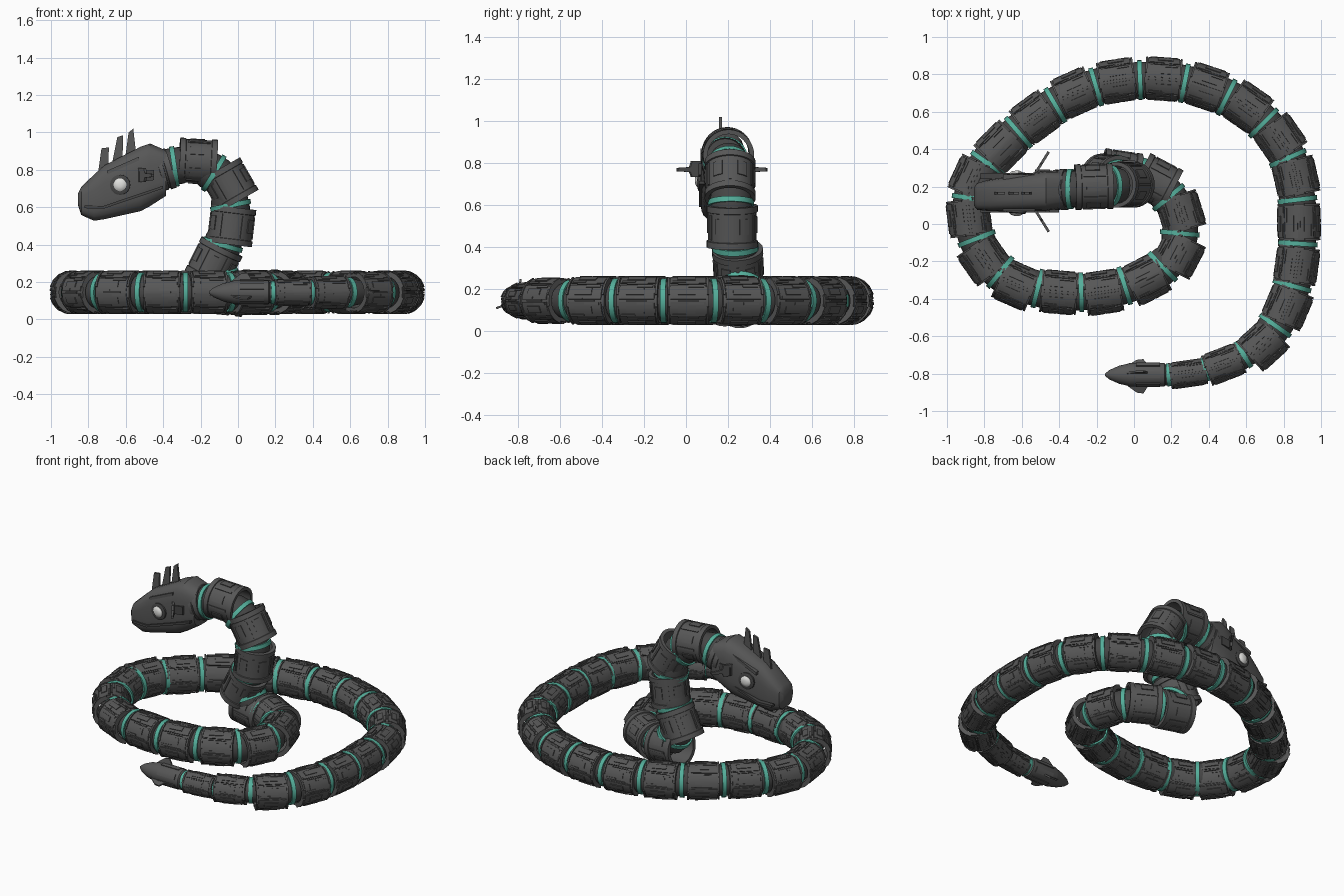
import bpy, bmesh
from math import sin, cos, pi, radians, copysign
from mathutils import Vector, Matrix

if "Cube" in bpy.data.objects:
    bpy.data.objects.remove(bpy.data.objects["Cube"])


def material(name, r, g, b):
    m = bpy.data.materials.new(name)
    m.use_nodes = True
    m.diffuse_color = (r, g, b, 1)
    m.node_tree.nodes["Principled BSDF"].inputs["Base Color"].default_value = (r, g, b, 1)
    return m


armour = material("charcoal armour", .095, .095, .095)
joint_dark = material("dark joint", .06, .06, .06)
teal = material("teal ring", .09, .43, .33)
eye_pale = material("pale eye", .75, .75, .73)


def mesh_from(bm, name, mat):
    bmesh.ops.recalc_face_normals(bm, faces=bm.faces)
    me = bpy.data.meshes.new(name)
    bm.to_mesh(me)
    bm.free()
    me.materials.append(mat)
    return me


def place(name, me, matrix=Matrix(), smooth=False):
    ob = bpy.data.objects.new(name, me)
    bpy.context.collection.objects.link(ob)
    ob.matrix_world = matrix
    if smooth:
        for p in me.polygons:
            p.use_smooth = True
        me.set_sharp_from_angle(angle=radians(30))
    return ob


def loft(bm, rings, closed=False):
    """Bridge rings of points; cap the ends, or join last to first."""
    vs = [[bm.verts.new(p) for p in ring] for ring in rings]
    n = len(vs[0])
    pairs = list(zip(vs, vs[1:])) + ([(vs[-1], vs[0])] if closed else [])
    for a, b in pairs:
        for i in range(n):
            j = (i + 1) % n
            bm.faces.new((a[i], a[j], b[j], b[i]))
    if not closed:
        bm.faces.new(vs[0])
        bm.faces.new(vs[-1])


def lathe(bm, profile, n=24, closed=False):
    """Turn (along, radius) points about the x axis."""
    loft(bm, [[(x, r * cos(2 * pi * i / n), r * sin(2 * pi * i / n)) for i in range(n)]
              for x, r in profile], closed)


def plate(bm, mid, width, x0, x1, r0, r1):
    """Curved armour plate; mid and width in degrees."""
    rings = []
    for k in range(4):
        a = radians(mid + width * (k / 3 - .5))
        rings.append([(x, r * cos(a), r * sin(a)) for x, r in
                      ((x0, r0), (x0, r1), (x1, r1), (x1, r0))])
    loft(bm, rings)


def slab(name, outline, thick, mat, matrix=Matrix()):
    """Flat plate from (x, z) outline, thick along y."""
    bm = bmesh.new()
    loft(bm, [[(x, y, z) for x, z in outline] for y in (-thick / 2, thick / 2)])
    return place(name, mesh_from(bm, name, mat), matrix)


def aim(pos, direction, s=1):
    """Local x along direction, local z as upright as possible."""
    x = Vector(direction).normalized()
    hint = Vector((0, 0, 1)) if abs(x.z) < .6 else Vector((0, 1, 0))
    y = hint.cross(x).normalized()
    m = Matrix((x, y, x.cross(y))).transposed().to_4x4()
    return Matrix.Translation(pos) @ m @ Matrix.Diagonal((1, s, s, 1))


# Hollow shell shared by all coil segments, with rows of raised plates
bm = bmesh.new()
lathe(bm, [(-.098, .088), (-.098, .106), (-.086, .108), (.086, .108), (.098, .106), (.098, .088)], closed=True)
for k in range(8):
    a = 22.5 + 45 * k
    plate(bm, a, 38, -.084, .084, .104, .1135)
    plate(bm, a, 17, -.05, .035, .11, .118)
    plate(bm, a + 15, 6, -.075, -.01, .11, .117)
    plate(bm, a - 15, 6, .0, .075, .11, .117)
    plate(bm, a + 22.5, 4, -.05, .05, .104, .115)
for x in (-.098, .088):
    for k in range(4):
        plate(bm, 45 + 90 * k, 60, x, x + .01, .1, .117)
coil_mesh = mesh_from(bm, "coil_segment", armour)

# Smoother neck shell with rolled end bands
bm = bmesh.new()
lathe(bm, [(-.1, .1), (-.1, .122), (-.07, .122), (-.068, .116), (.068, .116), (.07, .122),
           (.1, .122), (.1, .1)], 32, closed=True)
for k in range(6):
    plate(bm, 30 + 60 * k, 24, -.03, .045, .112, .121)
    plate(bm, 60 * k, 6, -.06, .06, .112, .121)
neck_mesh = mesh_from(bm, "neck_segment", armour)

# Joint parts
bm = bmesh.new()
lathe(bm, [(-.013, .1), (-.013, .106), (.013, .106), (.013, .1)], 32)
ring_mesh = mesh_from(bm, "teal_ring", teal)
bm = bmesh.new()
lathe(bm, [(-.075, .085), (-.03, .096), (.03, .096), (.075, .085)], 24)
core_mesh = mesh_from(bm, "joint_core", joint_dark)

# Path of the coil from the tail inward
coil = [(.29, -.80), (.48, -.75), (.69, -.645), (.82, -.44), (.87, -.22), (.882, .01), (.865, .25),
        (.78, .455), (.605, .625), (.385, .73), (.155, .775), (-.09, .765), (-.315, .70),
        (-.525, .57), (-.71, .41), (-.855, .24), (-.882, .035), (-.80, -.19), (-.63, -.325),
        (-.40, -.365), (-.165, -.365), (.065, -.295), (.24, -.16), (.25, .06)]
# Neck positions with their own directions
neck = [((.12, .225, .145), (-.85, .45, 0)),
        ((-.07, .27, .145), (-1, .15, .1)),
        ((-.13, .25, .30), (.45, -.05, .9)),
        ((-.035, .22, .50), (.12, 0, 1)),
        ((-.045, .21, .72), (-.5, 0, .87)),
        ((-.215, .20, .845), (-1, -.03, .06))]
taper = {0: .62, 1: .76, 2: .95}

path = [(Vector((.06, -.81, .145)), Vector((1, 0, 0)), .58)]
for i, (x, y) in enumerate(coil):
    before = coil[i - 1] if i else (.06, -.81)
    after = coil[i + 1] if i + 1 < len(coil) else (.12, .225)
    d = Vector((after[0] - before[0], after[1] - before[1], 0)).normalized()
    path.append((Vector((x, y, .145)), d, taper.get(i, 1)))
    place("coil_segment", coil_mesh, aim(path[-1][0], d, path[-1][2]), True)
for p, d in neck:
    path.append((Vector(p), Vector(d).normalized(), 1.04))
    place("neck_segment", neck_mesh, aim(p, d), True)

# Teal ring and dark core between every two neighbours
for (p, d, s), (q, e, t) in zip(path, path[1:]):
    mid, way, size = (p + q) / 2, d + e, min(s, t)
    if p == path[0][0]:
        mid = Vector((.187, -.806, .145))
    place("teal_ring", ring_mesh, aim(mid, way, size), True)
    place("joint_core", core_mesh, aim(mid, way, size), True)

# Tail tip with three fins
tail = aim((.17, -.806, .145), (-1, 0, 0))
bm = bmesh.new()
lathe(bm, [(0, .055), (.008, .064), (.19, .064), (.2, .06), (.25, .048), (.3, .026), (.325, .006)])
for k in range(6):
    plate(bm, 30 + 60 * k, 30, .03, .16, .06, .069)
place("tail_tip", mesh_from(bm, "tail_tip", armour), tail, True)
for a in (10, 130, 250):
    slab("tail_fin", [(.09, .055), (.12, .105), (.155, .1), (.22, .05)], .01, armour,
         tail @ Matrix.Rotation(radians(a), 4, 'X'))

# Ribbed collar behind the head
bm = bmesh.new()
lathe(bm, [(.0, .095), (0, .11), (.03, .11), (.032, .102), (.04, .102), (.042, .108),
           (.065, .108), (.067, .1), (.075, .1), (.077, .104), (.12, .104), (.12, .09)], 32)
place("neck_collar", mesh_from(bm, "neck_collar", armour), aim((-.36, .185, .81), (-1, -.05, -.3)), True)
place("teal_ring", ring_mesh, aim((-.34, .187, .818), (-1, 0, -.15), 1.02), True)
place("joint_core", core_mesh, aim((-.335, .187, .82), (-1, 0, -.15), 1.03), True)

# Head: rounded box sections (x, bottom, top, half width)
stations = [(-.855, .61, .675, .05), (-.838, .558, .71, .072), (-.77, .527, .775, .085),
            (-.715, .535, .825, .09), (-.52, .578, .925, .105), (-.47, .605, .942, .107),
            (-.385, .66, .905, .1)]


def mid_y(x):
    return .165 + (x + .62) * .08


def section(x, low, high, w, n=20):
    pts = []
    for i in range(n):
        a = 2 * pi * (i + .5) / n
        c, s = (copysign(abs(f) ** .6, f) for f in (cos(a), sin(a)))
        pts.append((x, mid_y(x) + w * c, (low + high) / 2 + (high - low) / 2 * s))
    return pts


bm = bmesh.new()
loft(bm, [section(*s) for s in stations])
place("head", mesh_from(bm, "head", armour), smooth=True)

# Crest fins
for pts in ([(-.75, .77), (-.73, .915), (-.69, .92), (-.695, .8)],
            [(-.68, .8), (-.645, .975), (-.615, .985), (-.617, .85)],
            [(-.605, .85), (-.585, 1.0), (-.56, 1.02), (-.545, .89)]):
    slab("crest_fin", pts, .014, armour, Matrix.Translation((0, .165, 0)))

bm = bmesh.new()
lathe(bm, [(-.03, .054), (.006, .054), (.01, .046), (.01, .03)], 24)
bezel_mesh = mesh_from(bm, "eye_socket", joint_dark)
bm = bmesh.new()
lathe(bm, [(-.02, .035), (.012, .035), (.02, .026), (.024, .012)], 24)
eye_mesh = mesh_from(bm, "eye", eye_pale)

# Both sides of the head: eyes, cheek plates, jaw strips and ear fins
for side, word in ((1, "left"), (-1, "right")):
    eye = aim((-.63, mid_y(-.63) + side * .097, .72), (-.08, side, 0))
    place(word + "_eye_socket", bezel_mesh, eye, True)
    place(word + "_eye", eye_mesh, eye, True)

    def on_side(x, w):
        return Matrix.Translation((0, mid_y(x) + side * w, 0))

    slab(word + "_jaw_strip", [(-.82, .595), (-.72, .592), (-.40, .70), (-.40, .715), (-.72, .607), (-.82, .61)],
         .03, joint_dark, on_side(-.6, .09))
    slab(word + "_cheek_plate", [(-.53, .735), (-.45, .745), (-.45, .80), (-.53, .79)],
         .03, joint_dark, on_side(-.49, .1))
    slab(word + "_brow_plate", [(-.70, .775), (-.53, .85), (-.53, .87), (-.70, .795)],
         .03, armour, on_side(-.6, .083))
    swing = Matrix.Translation((-.53, mid_y(-.53) + side * .095, .77)) @ Matrix.Rotation(side * radians(58), 4, 'Z')
    slab(word + "_ear_fin", [(0, -.035), (.06, -.035), (.07, -.012), (.14, -.008), (.14, .008),
                             (.07, .012), (.06, .04), (0, .04)], .014, armour, swing)
